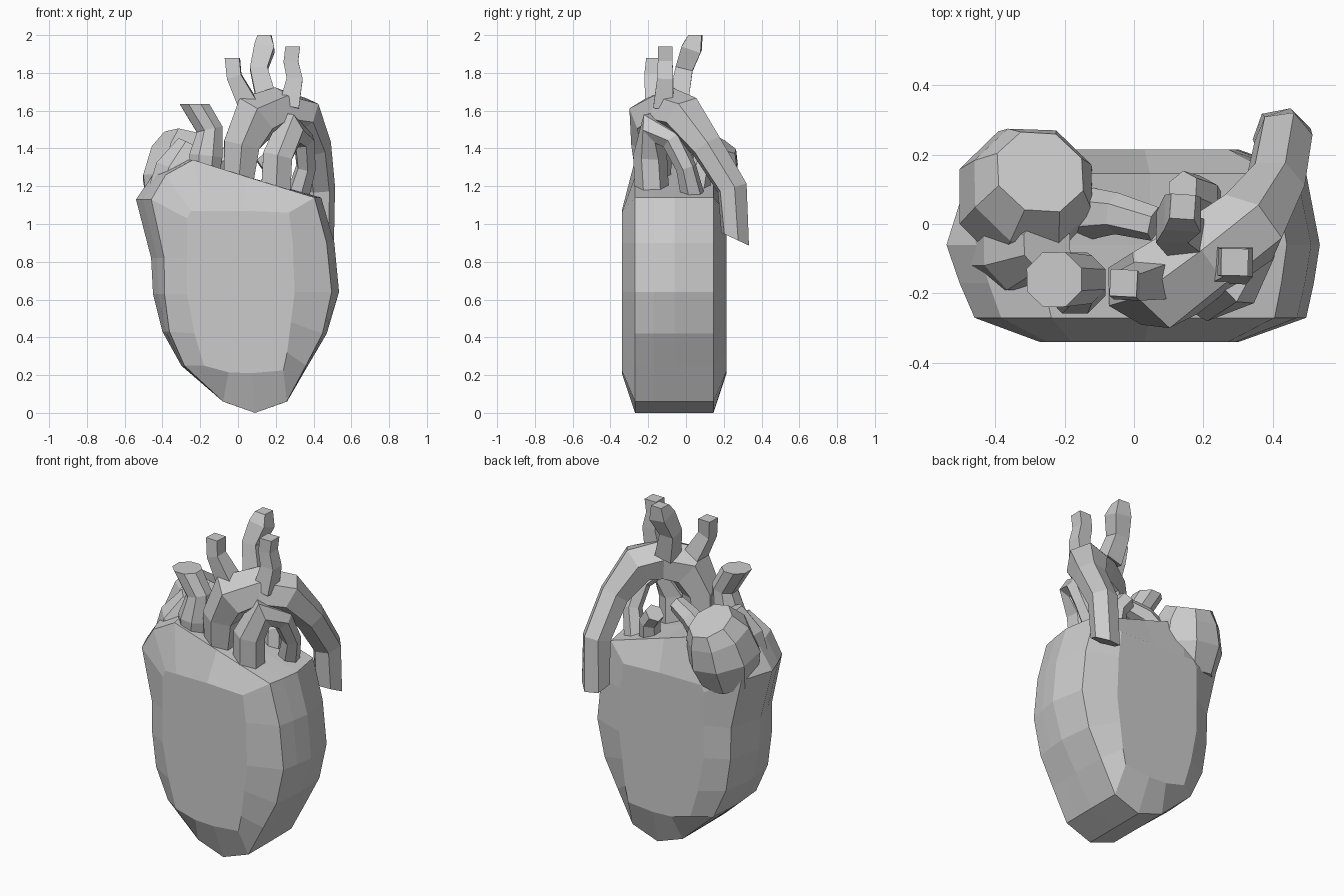
import bpy, bmesh, math
from mathutils import Vector

if "Cube" in bpy.data.objects:
    bpy.data.objects.remove(bpy.data.objects["Cube"])


def loft(name, rings):
    """Skin a list of equal-length point rings and cap both ends."""
    bm = bmesh.new()
    vs = [[bm.verts.new(p) for p in ring] for ring in rings]
    n = len(vs[0])
    for a, b in zip(vs, vs[1:]):
        for i in range(n):
            j = (i + 1) % n
            bm.faces.new((a[i], a[j], b[j], b[i]))
    bm.faces.new(vs[0][::-1])
    bm.faces.new(vs[-1])
    bmesh.ops.recalc_face_normals(bm, faces=bm.faces[:])
    mesh = bpy.data.meshes.new(name)
    bm.to_mesh(mesh)
    bm.free()
    obj = bpy.data.objects.new(name, mesh)
    bpy.context.collection.objects.link(obj)
    return obj


def tube(name, path, sides=6, end=None):
    """Faceted vessel along (x, y, z, radius) points; end = normal of last cap."""
    pts = [Vector(p[:3]) for p in path]
    n = len(pts)
    tans = [(pts[min(i + 1, n - 1)] - pts[max(i - 1, 0)]).normalized() for i in range(n)]
    if end:
        tans[-1] = Vector(end).normalized()
    side = Vector((1, 0, 0))
    rings = []
    for p, t, row in zip(pts, tans, path):
        side = (side - t * side.dot(t)).normalized()
        up = t.cross(side)
        ring = []
        for k in range(sides):
            a = 2 * math.pi * (k + 0.5) / sides
            ring.append(p + (side * math.cos(a) + up * math.sin(a)) * row[3])
        rings.append(ring)
    return loft(name, rings)


# Heart body: front outline, with a smaller outline for the flat front and back
outer = [(.09, 0), (.26, .06), (.37, .25), (.47, .42), (.535, .64), (.51, .9),
         (.44, 1.14), (.05, 1.25), (-.28, 1.34), (-.45, 1.26), (-.54, 1.13),
         (-.46, .82), (-.45, .63), (-.40, .43), (-.30, .25), (-.08, .06)]
inner = [(.07, .21), (.24, .225), (.26, .32), (.28, .48), (.30, .64), (.29, .9),
         (.27, 1.06), (.03, 1.07), (-.18, 1.07), (-.25, 1.07), (-.27, 1.03),
         (-.27, .83), (-.27, .63), (-.23, .42), (-.18, .25), (-.05, .215)]


def section(outline, y, right=1, left=1):
    """Outline at depth y, narrowed on each side but not near the tip."""
    pts = []
    for x, z in outline:
        s = right if x > 0 else left
        pts.append((x * (1 + (s - 1) * min(1, z / .7)), y, z))
    return pts


loft("heart_body", [section(inner, -.34), section(outer, -.27, .92, .85),
                    section(outer, -.17, .965, .93), section(outer, -.06),
                    section(outer, .145, .92, .88), section(inner, .215)])

# Upper chamber at the back left, and the shoulder in front of it
tube("atrium", [(-.33, .05, 1.06, .16), (-.31, .075, 1.22, .21),
                (-.29, .11, 1.36, .185), (-.27, .15, 1.44, .135)], 8)
tube("atrium_shoulder", [(-.37, -.07, 1.12, .13), (-.32, -.07, 1.28, .13),
                         (-.25, -.06, 1.42, .08)], 8)

# Great artery rising, arching over and descending behind
tube("aorta", [(0, -.17, 1.18, .085), (.02, -.18, 1.42, .11), (.09, -.17, 1.56, .14),
               (.21, -.09, 1.60, .125), (.33, -.01, 1.57, .12), (.405, .11, 1.41, .09),
               (.43, .245, 1.19, .085), (.425, .26, .92, .085)], end=(0, -.42, -.9))

# Three branches on top of the arch
branches = {
    "arch_branch_left": [(.06, -.16, 1.62, .075), (-.02, -.18, 1.78, .055), (-.03, -.17, 1.88, .055)],
    "arch_branch_middle": [(.15, -.04, 1.66, .075), (.11, -.01, 1.82, .065),
                           (.14, .03, 1.93, .075), (.14, .05, 2.0, .05)],
    "arch_branch_right": [(.27, -.12, 1.62, .075), (.30, -.11, 1.77, .06),
                          (.28, -.11, 1.86, .055), (.29, -.11, 1.94, .055)],
}
for name, path in branches.items():
    tube(name, path, 4, end=(0, 0, 1))

# Vein entering beside the aorta
tube("upper_vein", [(-.18, -.17, 1.22, .08), (-.17, -.17, 1.36, .095),
                    (-.15, -.16, 1.50, .075), (-.23, -.16, 1.635, .085)], 8, end=(0, 0, 1))

# Front artery that bends under the arch and returns to the body
tube("lung_artery", [(.20, -.18, 1.17, .09), (.21, -.19, 1.36, .09), (.28, -.16, 1.51, .095),
                     (.35, -.07, 1.44, .06), (.36, .0, 1.30, .055), (.31, .04, 1.13, .065)])

# Short vessels at the back of the top
tube("lung_vein_right", [(.20, .06, 1.15, .06), (.19, .08, 1.29, .06), (.14, .10, 1.36, .055)])
tube("lung_vein_left", [(-.15, .03, 1.27, .08), (-.05, .03, 1.36, .06), (.06, .0, 1.40, .05)])
